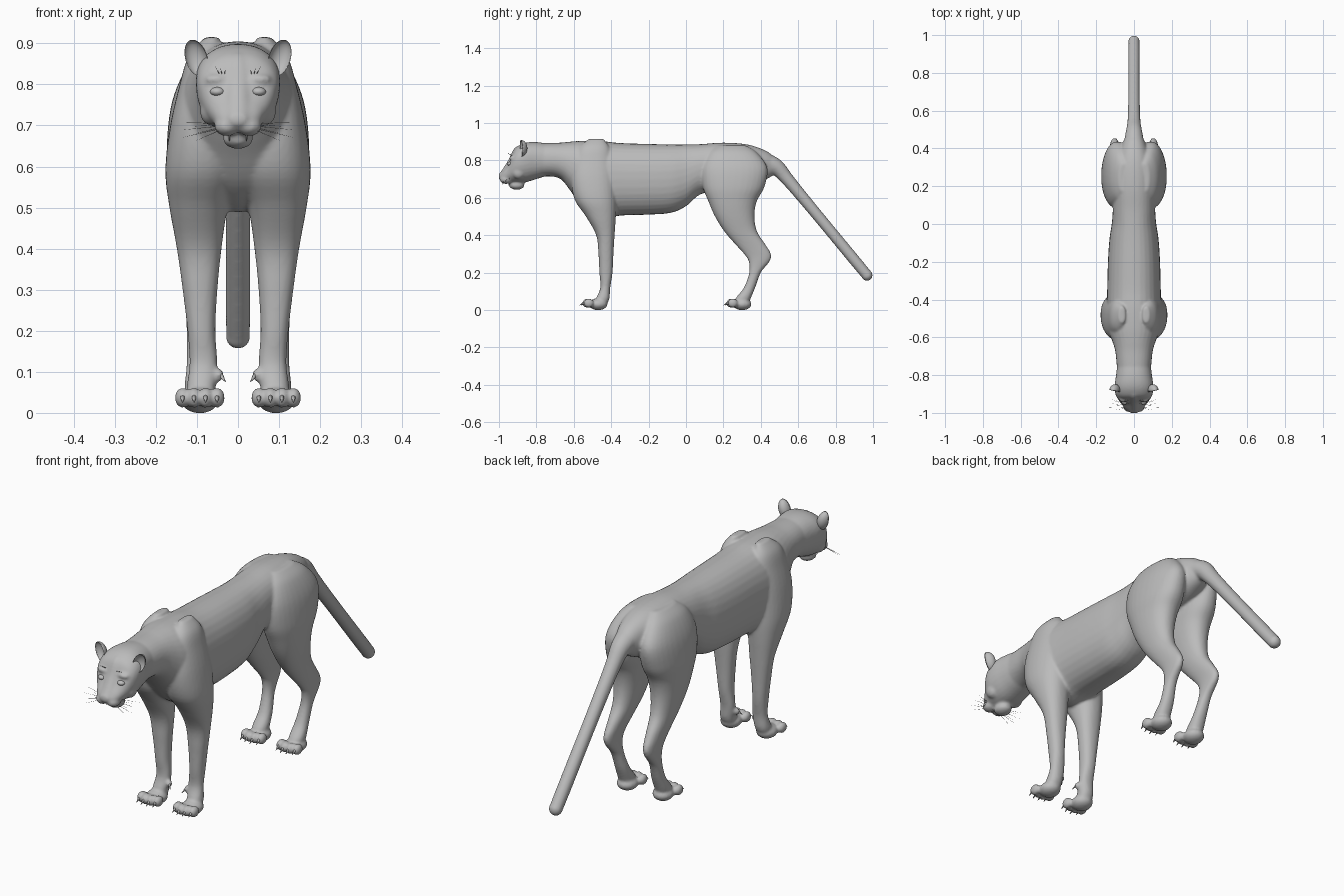
import bpy, bmesh
from math import sin, cos, pi
from mathutils import Vector, Matrix

cube = bpy.data.objects.get("Cube")
if cube:
    bpy.data.objects.remove(cube, do_unlink=True)

grey = bpy.data.materials.new("plain grey")
grey.use_nodes = True
shade = (0.5, 0.5, 0.5, 1)
grey.diffuse_color = shade
for node in grey.node_tree.nodes:
    if node.type == 'BSDF_PRINCIPLED':
        node.inputs["Base Color"].default_value = shade

SIDES = (-1, 1)
SEGMENTS = 32
ANGLES = [2 * pi * i / SEGMENTS for i in range(SEGMENTS)]


def finish(bm, name):
    """Turn a bmesh into a smooth-shaded object."""
    bmesh.ops.recalc_face_normals(bm, faces=bm.faces)
    for face in bm.faces:
        face.smooth = True
    mesh = bpy.data.meshes.new(name)
    bm.to_mesh(mesh)
    bm.free()
    mesh.materials.append(grey)
    obj = bpy.data.objects.new(name, mesh)
    bpy.context.collection.objects.link(obj)
    return obj


def eased(rows, steps=5):
    """Run a smooth spline through rows of section sizes."""
    rows = [Vector(r) for r in rows]
    result = []
    for i in range(len(rows) - 1):
        b, c = rows[i], rows[i + 1]
        a = rows[max(i - 1, 0)]
        d = rows[min(i + 2, len(rows) - 1)]
        for k in range(steps):
            t = k / steps
            result.append(b + (c - a) * (t / 2)
                          + (a * 2 - b * 5 + c * 4 - d) * (t * t / 2)
                          + (b * 3 - a - c * 3 + d) * (t ** 3 / 2))
    return result + [rows[-1]]


def loft(bm, rings):
    """Skin closed rings of points and cap both ends."""
    loops = [[bm.verts.new(p) for p in ring] for ring in rings]
    for low, high in zip(loops, loops[1:]):
        for i in range(SEGMENTS):
            j = (i + 1) % SEGMENTS
            bm.faces.new((low[i], low[j], high[j], high[i]))
    bm.faces.new(loops[0])
    bm.faces.new(loops[-1])


def rounded(v, power):
    return abs(v) ** power * (1 if v > 0 else -1)


def trunk(bm, rows, power=0.9):
    """Rows of y, top, bottom, half width, height share of the widest point."""
    rings = []
    for y, top, bottom, width, share in eased(rows):
        mid = bottom + (top - bottom) * share
        rings.append([(width * rounded(cos(a), power), y,
                       mid + rounded(sin(a), power)
                       * (top - mid if sin(a) > 0 else mid - bottom))
                      for a in ANGLES])
    loft(bm, rings)


def leg(bm, rows, side, power=0.9):
    """Rows of z, front y, back y, inner x, outer x."""
    rings = []
    for z, front, back, inner, outer in eased(rows):
        rings.append([(side * ((inner + outer) / 2
                               + (outer - inner) / 2 * rounded(cos(a), power)),
                       (front + back) / 2
                       + (back - front) / 2 * rounded(sin(a), power), z)
                      for a in ANGLES])
    loft(bm, rings)


def tube(bm, rows):
    """Rows of y, z, radius along a path on the centre plane."""
    path = eased(rows)
    rings = []
    for i, (y, z, r) in enumerate(path):
        step = path[min(i + 1, len(path) - 1)] - path[max(i - 1, 0)]
        up = Vector((0, -step.y, step.x)).normalized()
        rings.append([Vector((r * cos(a), y, z)) + up * (r * sin(a))
                      for a in ANGLES])
    loft(bm, rings)


def ball(bm, centre, radii, turn=Matrix()):
    place = Matrix.Translation(centre) @ turn @ Matrix.Diagonal((*radii, 1))
    return bmesh.ops.create_uvsphere(bm, u_segments=24, v_segments=16,
                                     radius=1, matrix=place)["verts"]


def spike(bm, base, tip, radius):
    base, tip = Vector(base), Vector(tip)
    line = tip - base
    place = (Matrix.Translation((base + tip) / 2)
             @ line.to_track_quat('Z', 'Y').to_matrix().to_4x4())
    bmesh.ops.create_cone(bm, cap_ends=True, segments=8, radius1=radius,
                          radius2=radius / 8, depth=line.length, matrix=place)


TORSO = [(-.84, .89, .70, .085, .5), (-.74, .893, .715, .092, .5),
         (-.67, .895, .70, .10, .5), (-.62, .90, .64, .115, .5),
         (-.55, .905, .55, .14, .5), (-.45, .903, .49, .145, .5),
         (-.35, .893, .505, .142, .5), (-.2, .888, .51, .138, .5),
         (-.08, .885, .52, .13, .5), (0, .885, .555, .118, .5),
         (.08, .887, .62, .112, .5), (.2, .895, .64, .11, .5),
         (.33, .885, .66, .095, .5), (.43, .85, .70, .06, .5),
         (.48, .81, .73, .035, .5)]
HEAD = [(-.74, .89, .72, .088, .5), (-.80, .898, .70, .095, .55),
        (-.85, .896, .685, .102, .6), (-.89, .882, .68, .101, .6),
        (-.92, .855, .68, .09, .6), (-.95, .785, .683, .068, .55),
        (-.975, .75, .685, .052, .5), (-.99, .73, .69, .035, .5)]
BRIDGE = [(-.86, .89, .75, .05, .5), (-.915, .868, .72, .04, .5),
          (-.95, .802, .71, .032, .5), (-.985, .747, .70, .027, .5),
          (-1, .728, .70, .02, .5)]
FRONT_LEG = [(.915, -.52, -.44, .045, .08), (.87, -.57, -.41, .035, .12),
             (.8, -.6, -.39, .02, .142), (.7, -.615, -.375, .01, .165),
             (.59, -.595, -.37, 0, .177), (.5, -.535, -.375, .025, .167),
             (.4, -.48, -.382, .04, .149), (.3, -.468, -.388, .05, .135),
             (.2, -.463, -.393, .055, .123), (.12, -.458, -.405, .05, .118),
             (.06, -.48, -.41, .055, .125), (.02, -.48, -.43, .06, .12)]
HIND_LEG = [(.88, .17, .32, .03, .08), (.84, .12, .38, .02, .125),
            (.76, .085, .435, .015, .16), (.66, .09, .42, .01, .173),
            (.58, .12, .378, .02, .168), (.5, .155, .366, .035, .158),
            (.42, .205, .38, .05, .145), (.35, .265, .425, .065, .135),
            (.3, .31, .454, .075, .13), (.26, .335, .447, .078, .128),
            (.2, .338, .4, .075, .125), (.12, .31, .37, .065, .125),
            (.06, .265, .345, .06, .13), (.02, .27, .33, .065, .12)]
TAIL = [(.40, .79, .06), (.48, .765, .045), (.55, .69, .034),
        (.70, .51, .03), (.9, .268, .03), (.968, .186, .029)]
PAW_X = .093

# Skin: torso, head, legs and tail fused into one surface
skin = bmesh.new()
claws = bmesh.new()
trunk(skin, TORSO)
trunk(skin, HEAD)
trunk(skin, BRIDGE, 1)
tube(skin, TAIL)
ball(skin, (0, .968, .186), (.03, .03, .03))
ball(skin, (0, -.905, .668), (.037, .042, .025))
ball(skin, (0, -.99, .712), (.026, .013, .013))
for side in SIDES:
    leg(skin, FRONT_LEG, side)
    leg(skin, HIND_LEG, side)
    # Muzzle pad, brow and cheek
    ball(skin, (side * .027, -.962, .698), (.031, .034, .024))
    ball(skin, (side * .052, -.925, .812), (.03, .02, .014))
    ball(skin, (side * .065, -.895, .735), (.028, .035, .035))
    # Paws with four toes and claws
    for heel in (-.47, .30):
        ball(skin, (side * PAW_X, heel, .031), (.046, .05, .032))
        for k in (-1.5, -.5, .5, 1.5):
            x = side * (PAW_X + k * .028)
            y = heel - .062 + abs(k) * .008
            ball(skin, (x, y, .037), (.019, .027, .025))
            spike(claws, (x, y - .018, .04), (x, y - .042, .025), .007)
    # Dewclaw
    ball(skin, (side * .048, -.445, .092), (.014, .015, .016))
    spike(claws, (side * .042, -.45, .092), (side * .03, -.462, .075), .006)

body = finish(skin, "body")
bpy.context.view_layer.objects.active = body
fuse = body.modifiers.new("fuse", 'REMESH')
fuse.mode = 'VOXEL'
fuse.voxel_size = 0.0062
fuse.use_smooth_shade = True
soften = body.modifiers.new("soften", 'SMOOTH')
soften.factor = 0.5
soften.iterations = 6
for modifier in ("fuse", "soften"):
    bpy.ops.object.modifier_apply(modifier=modifier)
finish(claws, "claws")

# Ears: cupped shells open to the front
ears = bmesh.new()
for side in SIDES:
    lean = (Matrix.Rotation(side * .3, 4, 'Y') @ Matrix.Rotation(side * .25, 4, 'Z'))
    verts = ball(ears, (0, 0, 0), (.027, .034, .046))
    for v in verts:
        if v.co.y < 0:
            v.co.y *= -.7
    bmesh.ops.transform(ears, verts=verts,
                        matrix=Matrix.Translation((side * .102, -.882, .864)) @ lean)
finish(ears, "ears")

# Eyes
eyes = bmesh.new()
for side in SIDES:
    ball(eyes, (side * .05, -.938, .782), (.018, .018, .0115))
finish(eyes, "eyes")

# Teeth
teeth = bmesh.new()
for side in SIDES:
    spike(teeth, (side * .022, -.948, .688), (side * .021, -.946, .661), .005)
    spike(teeth, (side * .019, -.93, .678), (side * .02, -.934, .695), .004)
finish(teeth, "teeth")

# Whiskers on the muzzle and brow
whiskers = bmesh.new()
for side in SIDES:
    for k in range(6):
        spike(whiskers, (side * .04, -.975 + k * .005, .69 + k * .003),
              (side * (.105 + .03 * (k % 2)), -.985 + k * .012, .662 + k * .009), .001)
    for k in range(3):
        spike(whiskers, (side * (.033 + k * .006), -.93, .825),
              (side * (.03 + k * .013), -.955, .838 + k * .003), .001)
finish(whiskers, "whiskers")
